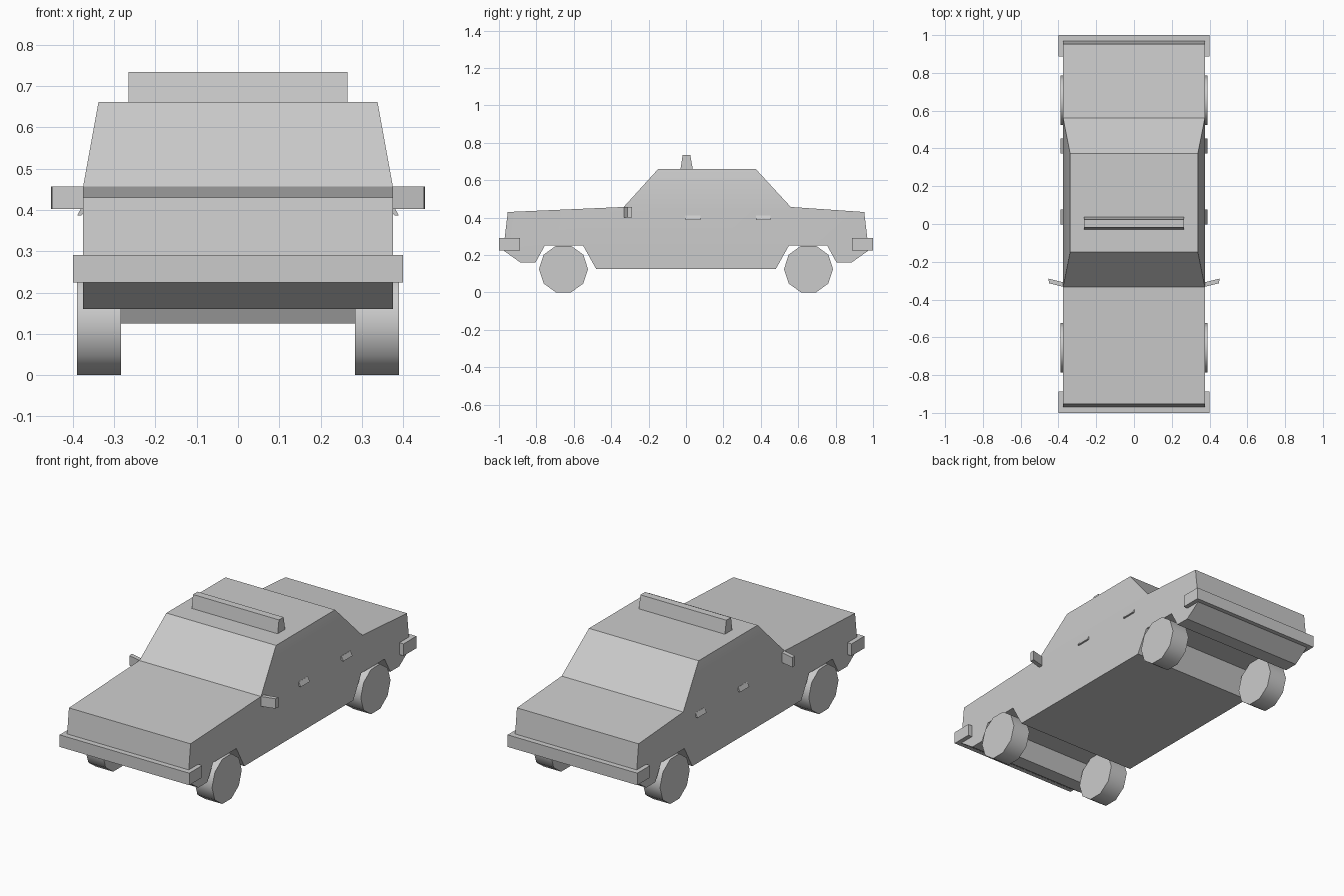
import bpy, bmesh, math
from mathutils import Vector

cube = bpy.data.objects.get("Cube")
if cube:
    bpy.data.objects.remove(cube, do_unlink=True)

# single flat paint
grey = bpy.data.materials.new("plain_grey")
grey.use_nodes = True
grey.diffuse_color = (0.6, 0.6, 0.6, 1)
grey.node_tree.nodes["Principled BSDF"].inputs["Base Color"].default_value = (0.6, 0.6, 0.6, 1)


def finish(name, bm, smooth=None):
    bmesh.ops.remove_doubles(bm, verts=bm.verts, dist=1e-5)
    bmesh.ops.recalc_face_normals(bm, faces=bm.faces)
    mesh = bpy.data.meshes.new(name)
    bm.to_mesh(mesh)
    bm.free()
    mesh.materials.append(grey)
    ob = bpy.data.objects.new(name, mesh)
    bpy.context.collection.objects.link(ob)
    if smooth:
        bpy.ops.object.select_all(action='DESELECT')
        ob.select_set(True)
        bpy.context.view_layer.objects.active = ob
        bpy.ops.object.shade_smooth_by_angle(angle=math.radians(smooth))
    return ob


def prism(name, points, offset, smooth=None):
    """Extrude a closed 3D outline along an offset."""
    bm = bmesh.new()
    base = [bm.verts.new(p) for p in points]
    face = bm.faces.new(base)
    ext = bmesh.ops.extrude_face_region(bm, geom=[face], use_keep_orig=True)
    moved = [g for g in ext["geom"] if isinstance(g, bmesh.types.BMVert)]
    bmesh.ops.translate(bm, verts=moved, vec=Vector(offset))
    return finish(name, bm, smooth)


def box(name, lo, hi):
    outline = [(lo[0], lo[1], lo[2]), (hi[0], lo[1], lo[2]),
               (hi[0], hi[1], lo[2]), (lo[0], hi[1], lo[2])]
    return prism(name, outline, (0, 0, hi[2] - lo[2]))


# body shell: lower side outline with wheel arches, plus tapered cabin
W, ROOF_W = 0.375, 0.338
half = [(0.48, 0.125), (0.55, 0.25), (0.755, 0.25), (0.805, 0.16),
        (0.885, 0.16), (0.977, 0.225), (0.953, 0.43)]
belt_rear, belt_front = (0.56, 0.457), (-0.333, 0.457)
roof_rear, roof_front = (0.372, 0.661), (-0.148, 0.661)
lower = half + [belt_rear, belt_front] + [(-y, z) for y, z in reversed(half)]

bm = bmesh.new()
sides = []
for s in (1, -1):
    ring = [bm.verts.new((s * W, y, z)) for y, z in lower]
    roof = [bm.verts.new((s * ROOF_W, y, z)) for y, z in (roof_rear, roof_front)]
    bm.faces.new(ring)
    n = len(half)
    bm.faces.new((ring[n], roof[0], roof[1], ring[n + 1]))
    # strip that wraps over the whole car, skipping the hidden belt line
    sides.append(ring[:n + 1] + roof + ring[n + 1:])
a, b = sides
for i in range(len(a)):
    j = (i + 1) % len(a)
    bm.faces.new((a[i], a[j], b[j], b[i]))
finish("car_body", bm, 20)

# bumpers
for name, s in (("front_bumper", -1), ("rear_bumper", 1)):
    y0, y1 = sorted((s * 0.887, s * 1.0))
    box(name, (-0.4, y0, 0.224), (0.4, y1, 0.291))

# roof light bar
bar = [(-0.03, 0.655), (0.037, 0.655), (0.023, 0.734), (-0.018, 0.734)]
prism("roof_light_bar", [(-0.265, y, z) for y, z in bar], (0.53, 0, 0))

for s, side in ((1, "left"), (-1, "right")):
    # ten-sided wheels
    for end, y in (("front", -0.655), ("rear", 0.655)):
        rim = [(s * 0.283, y + 0.131 * math.cos(math.tau * k / 10),
                0.125 + 0.131 * math.sin(math.tau * k / 10)) for k in range(10)]
        prism(f"{end}_{side}_wheel", rim, (s * 0.107, 0, 0), 40)

    # swept-back door mirrors
    plan = [(0.37, -0.334), (0.45, -0.314), (0.453, -0.289), (0.37, -0.31)]
    prism(f"{side}_mirror", [(s * x, y, 0.402) for x, y in plan], (0, 0, 0.055))

    # wedge-shaped door handles
    wedge = [(0.37, 0.412), (0.376, 0.412), (0.389, 0.387), (0.379, 0.387), (0.37, 0.4)]
    for end, y in (("front", -0.002), ("rear", 0.373)):
        prism(f"{end}_{side}_handle", [(s * x, y, z) for x, z in wedge], (0, 0.08, 0))
